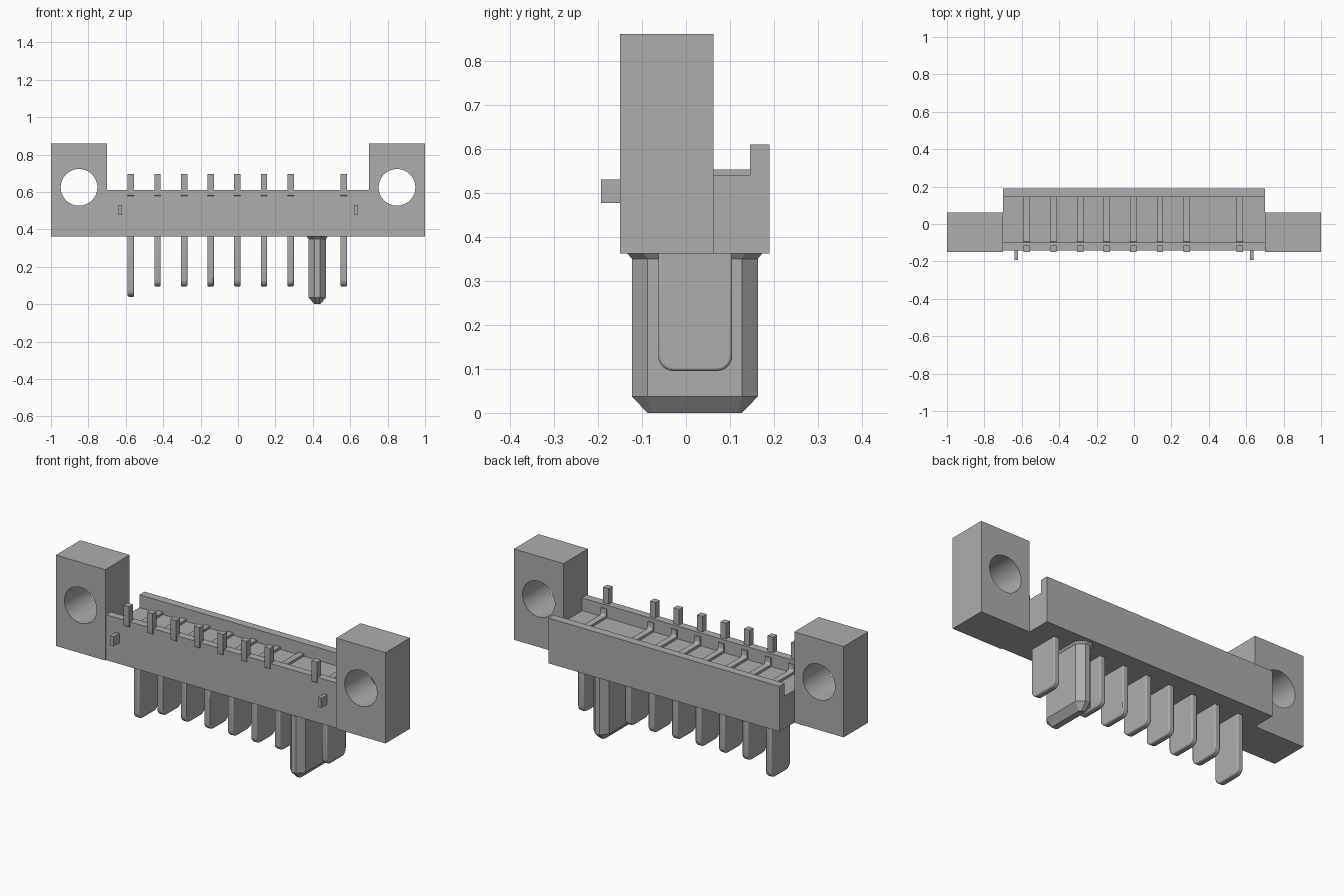
import bpy, bmesh, math
from mathutils import Vector

if "Cube" in bpy.data.objects:
    bpy.data.objects.remove(bpy.data.objects["Cube"], do_unlink=True)

grey = bpy.data.materials.new("plain grey")
grey.use_nodes = True
GREY = (0.42, 0.42, 0.42, 1)
grey.diffuse_color = GREY
grey.node_tree.nodes["Principled BSDF"].inputs["Base Color"].default_value = GREY


def finish(name, bm):
    """Turn a bmesh into a grey object."""
    bmesh.ops.recalc_face_normals(bm, faces=bm.faces)
    mesh = bpy.data.meshes.new(name)
    bm.to_mesh(mesh)
    bm.free()
    mesh.materials.append(grey)
    obj = bpy.data.objects.new(name, mesh)
    bpy.context.collection.objects.link(obj)
    return obj


def extrude_x(name, profile, x0, x1):
    """Extrude a closed (y, z) profile along x."""
    bm = bmesh.new()
    face = bm.faces.new([bm.verts.new((x0, y, z)) for y, z in profile])
    moved = bmesh.ops.extrude_face_region(bm, geom=[face])["geom"]
    bmesh.ops.translate(bm, vec=(x1 - x0, 0, 0),
                        verts=[v for v in moved if isinstance(v, bmesh.types.BMVert)])
    return finish(name, bm)


def box(name, x0, x1, y0, y1, z0, z1):
    return extrude_x(name, [(y0, z0), (y1, z0), (y1, z1), (y0, z1)], x0, x1)


def smooth(obj, angle=40):
    bpy.ops.object.select_all(action="DESELECT")
    obj.select_set(True)
    bpy.context.view_layer.objects.active = obj
    bpy.ops.object.shade_smooth_by_angle(angle=math.radians(angle))


def arc(cy, cz, r, start, end, steps=6):
    angles = [math.radians(start + (end - start) * i / steps) for i in range(steps + 1)]
    return [(cy + r * math.cos(a), cz + r * math.sin(a)) for a in angles]


# Housing: trough with a front wall and a back wall
BASE, RIM, FLOOR = 0.362, 0.61, 0.54
FRONT, BACK = -0.143, 0.19
extrude_x("housing", [(FRONT, BASE), (BACK, BASE), (BACK, RIM), (0.145, RIM),
                      (0.145, FLOOR), (-0.1, FLOOR), (-0.1, RIM), (FRONT, RIM)], -0.7, 0.7)

# Mounting ears with bored holes, and small locating pegs
for side, label in ((1, "left"), (-1, "right")):
    ear = box(label + "_ear", side * 0.7, side, -0.15, 0.062, BASE, 0.86)
    bm = bmesh.new()
    bmesh.ops.create_cone(bm, cap_ends=True, segments=64, radius1=0.098, radius2=0.098, depth=1)
    bmesh.ops.rotate(bm, verts=bm.verts, cent=(0, 0, 0),
                     matrix=Vector((0, 0, 1)).rotation_difference(Vector((0, 1, 0))).to_matrix())
    bmesh.ops.translate(bm, verts=bm.verts, vec=(side * 0.85, 0, 0.625))
    cutter = finish("hole_cutter", bm)
    cutter.hide_render = True
    mod = ear.modifiers.new("hole", "BOOLEAN")
    mod.operation = "DIFFERENCE"
    mod.object = cutter
    mod.solver = "EXACT"
    bpy.context.view_layer.objects.active = ear
    bpy.ops.object.modifier_apply(modifier=mod.name)
    bpy.data.objects.remove(cutter, do_unlink=True)
    smooth(ear)
    box(label + "_peg", side * 0.63 - 0.01, side * 0.63 + 0.01, -0.193, -0.14, 0.477, 0.53)

# Contacts: blade below, strip on the trough floor, upright tail at the front
PITCH, FIRST, HALF, KEY_SLOT = 0.1424, -0.573, 0.017, 7
for i in range(9):
    if i == KEY_SLOT:
        continue
    x = FIRST + i * PITCH
    low = 0.04 if i == 0 else 0.095
    outline = ([(-0.063, BASE + 0.01)] + arc(-0.028, low + 0.035, 0.035, 180, 270)
               + arc(0.07, low + 0.035, 0.035, 270, 360) + [(0.105, BASE + 0.01)])
    blade = extrude_x("blade", outline, x - HALF, x + HALF)
    bevel = blade.modifiers.new("edge", "BEVEL")
    bevel.width = 0.006
    bevel.segments = 2
    bevel.limit_method = "ANGLE"
    bevel.angle_limit = math.radians(60)
    smooth(blade)
    strip = ([(0.145, FLOOR), (0.145, 0.553), (-0.082, 0.553)]
             + arc(-0.082, 0.565, 0.012, 270, 180, 4)[1:]
             + [(-0.094, 0.59), (-0.1, 0.59), (-0.1, FLOOR)])
    smooth(extrude_x("contact_strip", strip, x - HALF, x + HALF))
    tail = (arc(-0.14, 0.588, 0.009, 180, 270, 4)
            + [(-0.115, 0.579), (-0.115, 0.695), (-0.149, 0.695)])
    smooth(extrude_x("contact_tail", tail, x - HALF, x + HALF))


# Key post: stretched octagon with a chamfered tip and a flared collar
def ring(bm, z, hx, hy, tx, ty):
    cx, cy = FIRST + KEY_SLOT * PITCH, 0.02
    pts = [(hx, -ty), (hx, ty), (tx, hy), (-tx, hy), (-hx, ty), (-hx, -ty), (-tx, -hy), (tx, -hy)]
    return [bm.verts.new((cx + px, cy + py, z)) for px, py in pts]


bm = bmesh.new()
rings = [ring(bm, 0, 0.016, 0.107, 0.008, 0.099),
         ring(bm, 0.037, 0.047, 0.143, 0.014, 0.107),
         ring(bm, 0.35, 0.047, 0.143, 0.014, 0.107),
         ring(bm, BASE, 0.056, 0.153, 0.02, 0.115)]
for a, b in zip(rings, rings[1:]):
    for k in range(8):
        bm.faces.new((a[k], a[(k + 1) % 8], b[(k + 1) % 8], b[k]))
bm.faces.new(rings[0])
bm.faces.new(rings[-1])
finish("key_post", bm)
